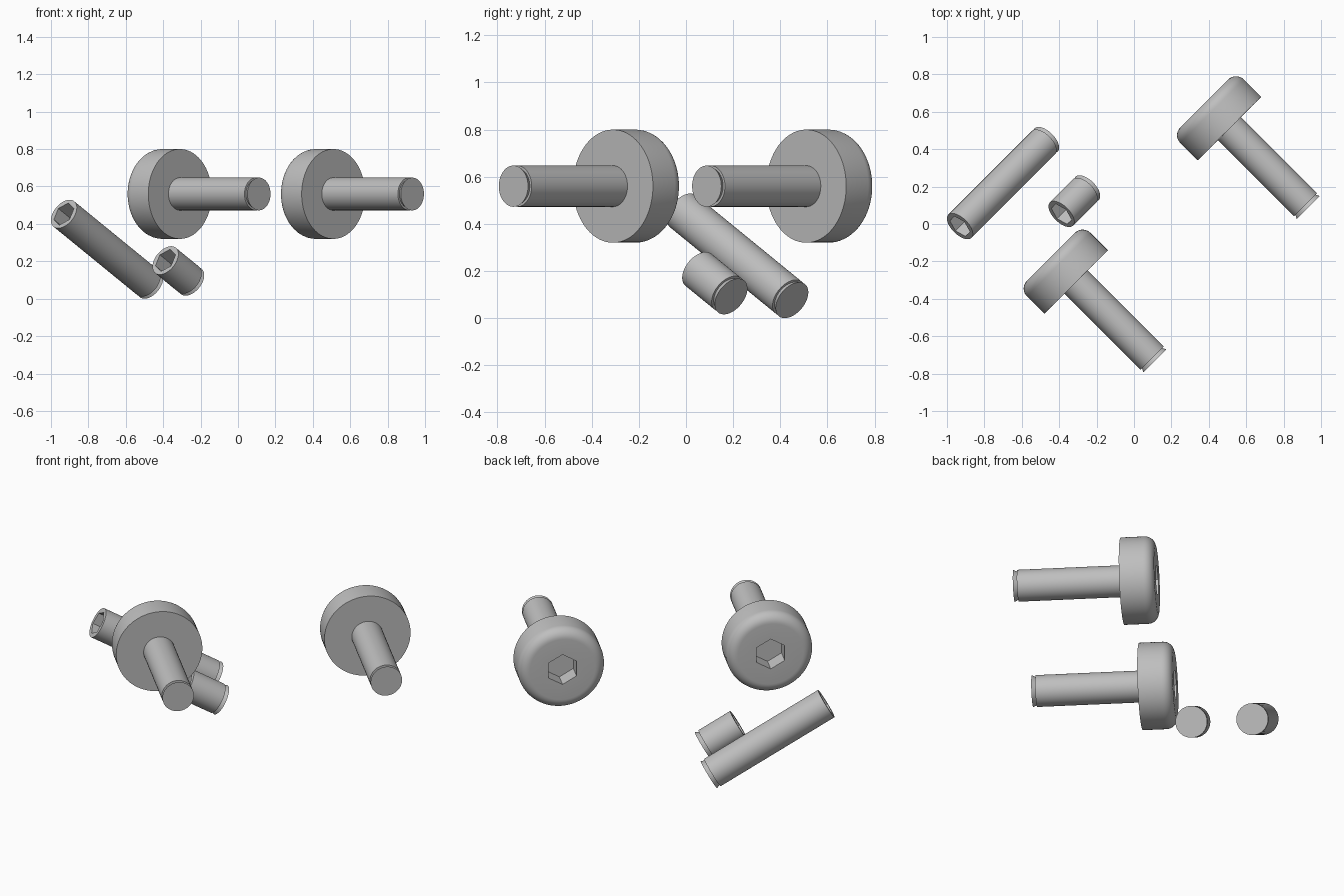
import bpy, bmesh, math
from mathutils import Matrix, Vector

cube = bpy.data.objects.get("Cube")
if cube:
    bpy.data.objects.remove(cube, do_unlink=True)

SEG = 72
SHAFT_R = 0.0875

steel = bpy.data.materials.new("plain_grey_steel")
steel.use_nodes = True
colour = (0.52, 0.52, 0.52, 1)
steel.diffuse_color = colour
steel.node_tree.nodes["Principled BSDF"].inputs["Base Color"].default_value = colour


def circle(r):
    return lambda a: r


def hexagon(r):
    # distance to a hexagon's edge at an angle, corner at angle zero
    third = math.pi / 3
    return lambda a: r * math.cos(third / 2) / math.cos(a % third - third / 2)


def loft(name, rings, origin, outward):
    """Skin rings of (height, outline) along the outward axis and cap both ends."""
    bm = bmesh.new()
    loops = []
    for z, outline in rings:
        loop = []
        for i in range(SEG):
            a = math.tau * i / SEG
            r = outline(a)
            loop.append(bm.verts.new((r * math.cos(a), r * math.sin(a), z)))
        loops.append(loop)
    for low, high in zip(loops, loops[1:]):
        for i in range(SEG):
            j = (i + 1) % SEG
            bm.faces.new((low[i], low[j], high[j], high[i]))
    bm.faces.new(loops[0][::-1])
    bm.faces.new(loops[-1])
    bmesh.ops.recalc_face_normals(bm, faces=bm.faces)
    mesh = bpy.data.meshes.new(name)
    bm.to_mesh(mesh)
    bm.free()
    mesh.materials.append(steel)
    mesh.shade_smooth()
    mesh.set_sharp_from_angle(angle=math.radians(30))
    obj = bpy.data.objects.new(name, mesh)
    bpy.context.collection.objects.link(obj)
    # local z points out of the socket, local x points as far up as it can
    z = Vector(outward).normalized()
    y = z.cross(Vector((0, 0, 1))).normalized()
    x = y.cross(z)
    obj.matrix_world = Matrix.Translation(origin) @ Matrix((x, y, z)).transposed().to_4x4()
    return obj


def tip(length):
    # flared end disc, then the undercut step up to the shaft
    return [(-length, circle(SHAFT_R)),
            (-length + 0.022, circle(SHAFT_R - 0.011)),
            (-length + 0.022, circle(SHAFT_R))]


def socket(top, r, depth):
    return [(top, hexagon(r)), (top - depth, hexagon(r))]


def cap_screw(name, origin, outward):
    head_r, head_h, fillet, steps = 0.24, 0.19, 0.058, 8
    rings = tip(0.597) + [(0, circle(SHAFT_R)), (0, circle(head_r))]
    for i in range(steps + 1):
        a = math.pi / 2 * i / steps
        rings.append((head_h - fillet + fillet * math.sin(a),
                      circle(head_r - fillet + fillet * math.cos(a))))
    loft(name, rings + socket(head_h, 0.09, 0.1), origin, outward)


def set_screw(name, origin, outward, length):
    rings = tip(length) + [(0, circle(SHAFT_R))] + socket(0, 0.068, 0.1)
    loft(name, rings, origin, outward)


# Two headed screws lying level
for name, c in (("front_cap_screw", -0.31), ("back_cap_screw", 0.51)):
    cap_screw(name, (c, c, 0.56), (-1, 1, 0))

# Two headless screws tilted thirty degrees
tilt = (-1, -1, math.sqrt(2) * math.tan(math.radians(30)))
set_screw("long_set_screw", (-0.931, -0.012, 0.453), tilt, 0.754)
set_screw("short_set_screw", (-0.388, 0.053, 0.205), tilt, 0.226)
